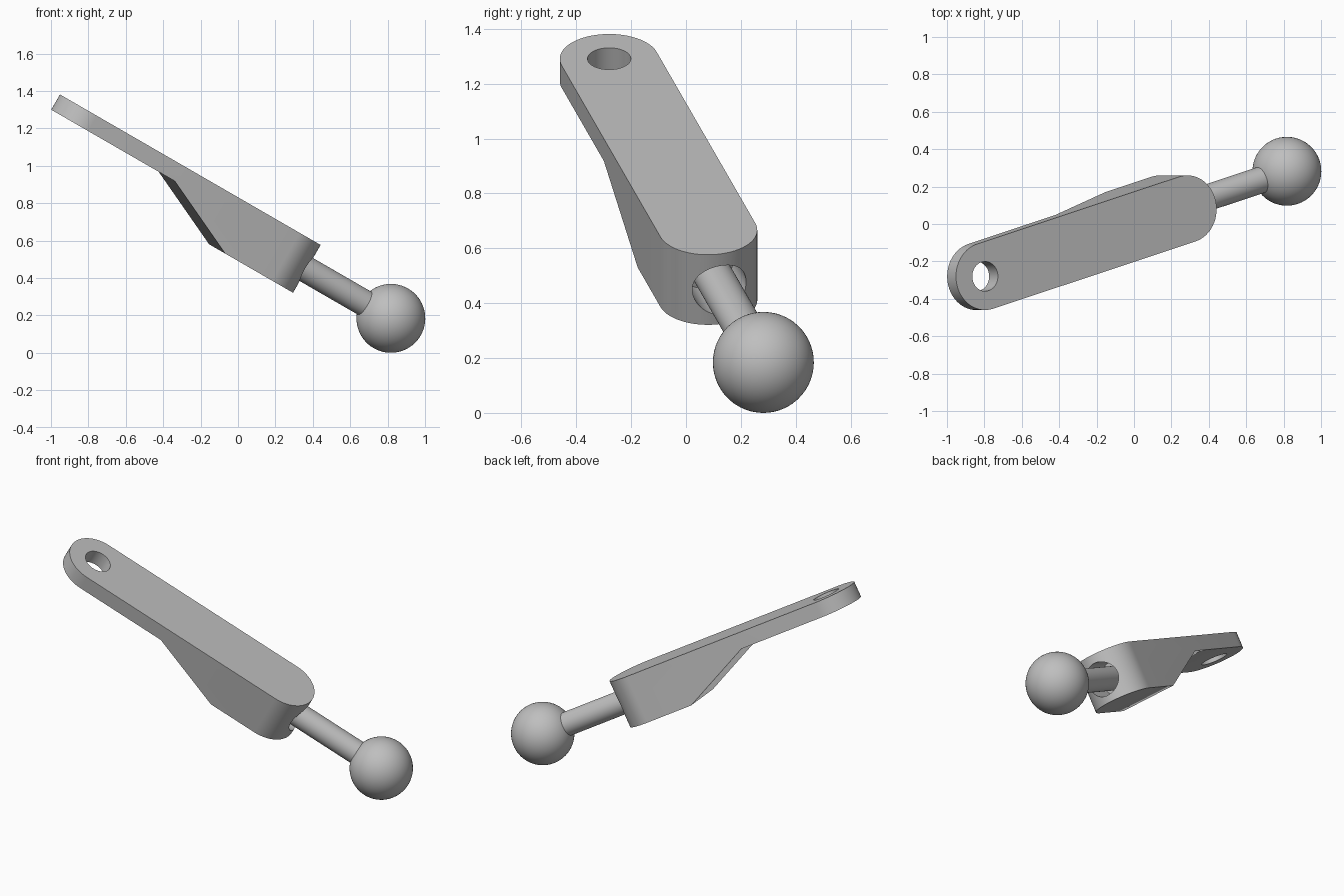
import bpy, bmesh, math
from mathutils import Matrix, Vector

cube = bpy.data.objects.get("Cube")
if cube:
    bpy.data.objects.remove(cube, do_unlink=True)

# Layout: built along local x with z as thickness, then tilted into place
RADIUS, LENGTH = 0.18, 1.30
TOP, PLATE_BOTTOM, BLOCK_BOTTOM = 0.72, 0.626, 0.425
AXIS_Z, BALL_X, BALL_R = 0.568, 2.03, 0.184
SOCKET_FLOOR = LENGTH - 0.02
PLACE = (Matrix.Translation((-1.156, -0.28, 0.6675))
         @ Matrix.Rotation(math.radians(30), 4, 'Y')
         @ Matrix.Rotation(math.radians(16.07), 4, 'Z'))

grey = bpy.data.materials.new("plain grey")
grey.use_nodes = True
grey.diffuse_color = (0.52, 0.52, 0.52, 1)
grey.node_tree.nodes["Principled BSDF"].inputs["Base Color"].default_value = (0.52, 0.52, 0.52, 1)


def finish(bm, name):
    bmesh.ops.recalc_face_normals(bm, faces=bm.faces)
    mesh = bpy.data.meshes.new(name)
    bm.to_mesh(mesh)
    bm.free()
    mesh.materials.append(grey)
    obj = bpy.data.objects.new(name, mesh)
    bpy.context.collection.objects.link(obj)
    obj.matrix_world = PLACE
    return obj


def prism(name, points, direction):
    bm = bmesh.new()
    face = bm.faces.new([bm.verts.new(p) for p in points])
    new = bmesh.ops.extrude_face_region(bm, geom=[face])["geom"]
    verts = [v for v in new if isinstance(v, bmesh.types.BMVert)]
    bmesh.ops.translate(bm, verts=verts, vec=direction)
    return finish(bm, name)


def cylinder(name, start, end, radius):
    start, end = Vector(start), Vector(end)
    turn = (end - start).to_track_quat('Z', 'Y').to_matrix().to_4x4()
    bm = bmesh.new()
    bmesh.ops.create_cone(bm, cap_ends=True, segments=64, radius1=radius, radius2=radius,
                          depth=(end - start).length,
                          matrix=Matrix.Translation((start + end) / 2) @ turn)
    return finish(bm, name)


def activate(obj):
    bpy.ops.object.select_all(action='DESELECT')
    obj.select_set(True)
    bpy.context.view_layer.objects.active = obj


def cut(obj, cutter):
    cutter.hide_render = True
    mod = obj.modifiers.new("cut", 'BOOLEAN')
    mod.operation, mod.solver, mod.object = 'DIFFERENCE', 'EXACT', cutter
    activate(obj)
    bpy.ops.object.modifier_apply(modifier=mod.name)
    bpy.data.objects.remove(cutter, do_unlink=True)


# Arm: round-ended bar
outline = []
for centre, begin in ((LENGTH, -90), (0, 90)):
    for i in range(33):
        angle = math.radians(begin + 180 * i / 32)
        outline.append((centre + RADIUS * math.cos(angle), RADIUS * math.sin(angle), BLOCK_BOTTOM))
arm = prism("arm", outline, (0, 0, TOP - BLOCK_BOTTOM))

# Underside thinned to a plate, with a sloped transition to the thick block
side = [(-1, PLATE_BOTTOM), (0.555, PLATE_BOTTOM), (1, BLOCK_BOTTOM), (1, 0.2), (-1, 0.2)]
cut(arm, prism("underside_cutter", [(x, -0.5, z) for x, z in side], (0, 1, 0)))

# Pivot hole through the plate and socket in the thick end
cut(arm, cylinder("pivot_cutter", (0, 0, 0.4), (0, 0, 0.9), 0.079))
cut(arm, cylinder("socket_cutter", (SOCKET_FLOOR, 0, AXIS_Z), (1.8, 0, AXIS_Z), 0.102))

# Rod from the socket floor into the ball
rod = cylinder("rod", (SOCKET_FLOOR - 0.02, 0, AXIS_Z), (BALL_X - 0.12, 0, AXIS_Z), 0.071)

# Ball end
bm = bmesh.new()
bmesh.ops.create_uvsphere(bm, u_segments=64, v_segments=32, radius=BALL_R,
                          matrix=Matrix.Translation((BALL_X, 0, AXIS_Z)))
ball = finish(bm, "ball")

for obj in (arm, rod, ball):
    activate(obj)
    bpy.ops.object.shade_smooth_by_angle(angle=math.radians(30))
